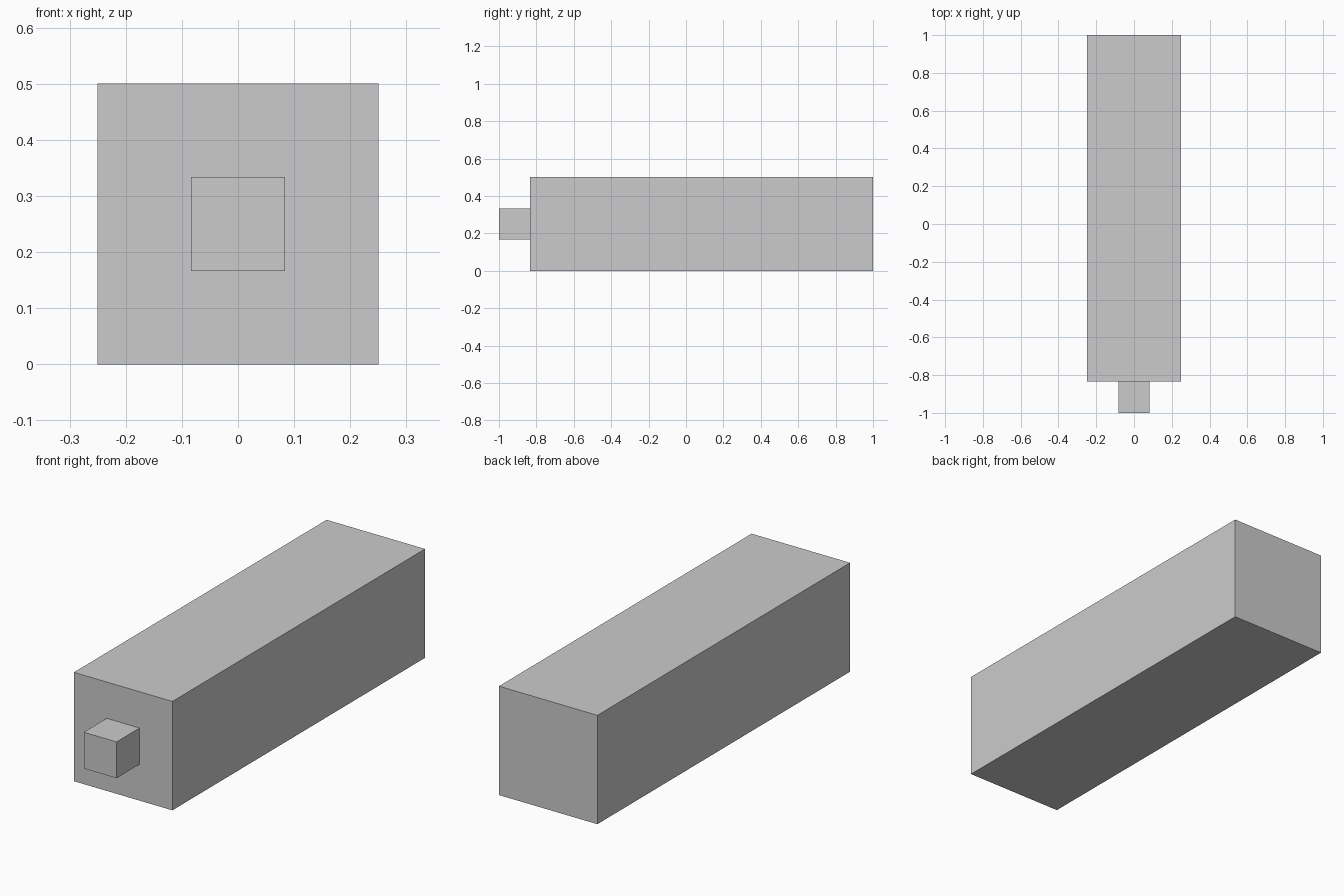
import bpy, bmesh
from mathutils import Matrix, Vector

if "Cube" in bpy.data.objects:
    bpy.data.objects.remove(bpy.data.objects["Cube"])

UNIT = 1 / 6  # peg size; the body is 3 x 11 x 3 of these

# Long square body
bm = bmesh.new()
bmesh.ops.create_cube(bm, size=1, matrix=Matrix.Translation((0, UNIT / 2, 1.5 * UNIT))
                      @ Matrix.Diagonal((3 * UNIT, 11 * UNIT, 3 * UNIT, 1)))

# Small square peg, inset and extruded from the front face
bm.normal_update()
front = min(bm.faces, key=lambda f: f.calc_center_median().y)
bmesh.ops.inset_region(bm, faces=[front], thickness=UNIT, use_even_offset=True)
peg = bmesh.ops.extrude_discrete_faces(bm, faces=[front])["faces"][0]
bmesh.ops.translate(bm, verts=peg.verts, vec=Vector((0, -UNIT, 0)))
bmesh.ops.recalc_face_normals(bm, faces=bm.faces)

mesh = bpy.data.meshes.new("body_with_peg")
bm.to_mesh(mesh)
bm.free()
bpy.context.collection.objects.link(bpy.data.objects.new("body_with_peg", mesh))
